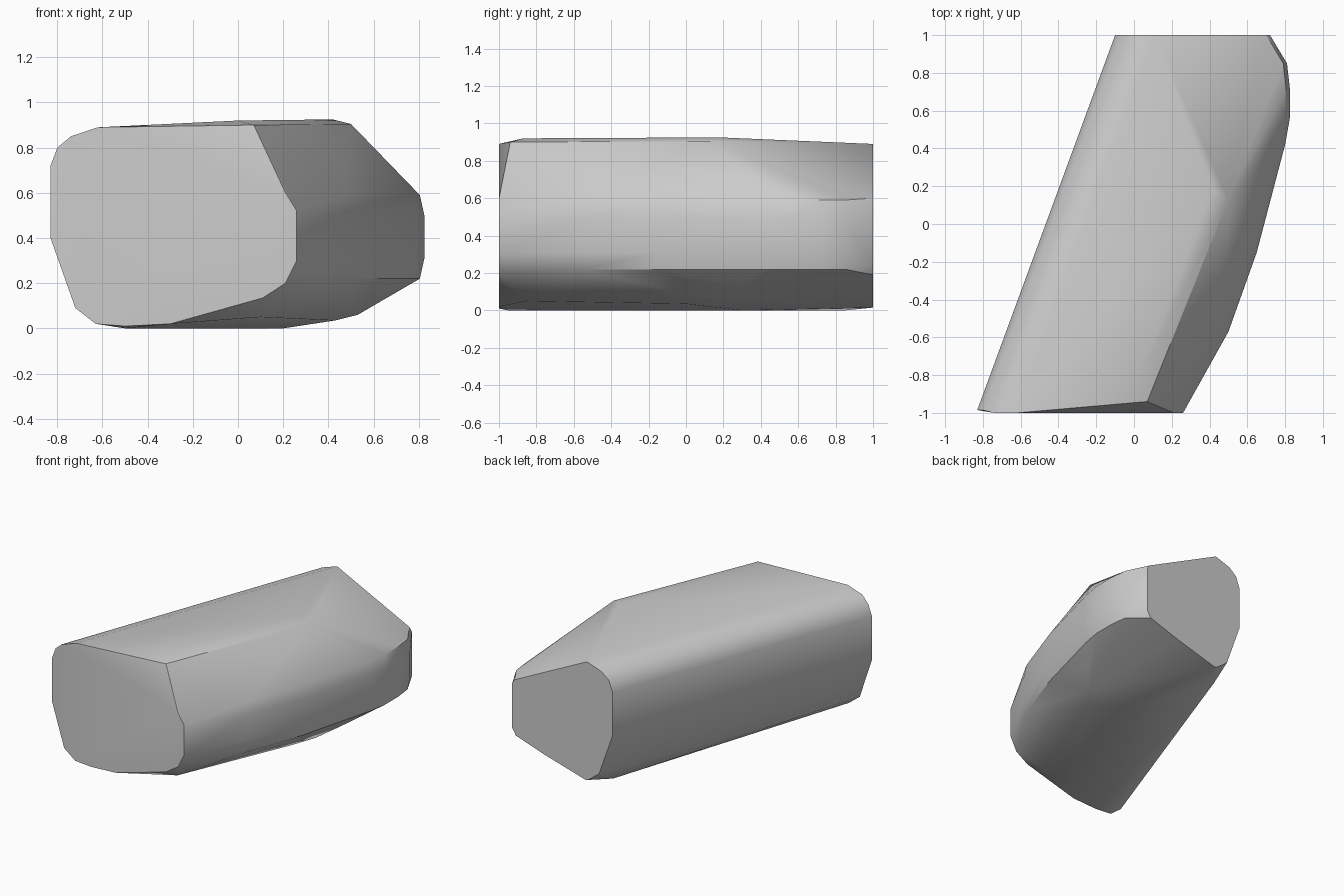
import bpy, bmesh, math

cube = bpy.data.objects.get("Cube")
if cube:
    bpy.data.objects.remove(cube, do_unlink=True)

stone = bpy.data.materials.new("stone grey")
stone.use_nodes = True
stone.diffuse_color = (0.6, 0.6, 0.6, 1)
stone.node_tree.nodes["Principled BSDF"].inputs["Base Color"].default_value = (0.6, 0.6, 0.6, 1)

points = []

# Rounded straight wall, swept diagonally from front to back
wall = [(-0.62, 0.89), (-0.74, 0.85), (-0.80, 0.80), (-0.83, 0.72),
        (-0.83, 0.40), (-0.72, 0.09), (-0.63, 0.02)]
for x, z in wall:
    points += [(x, -0.985 - 0.015 * (x > -0.8), z), (x + 0.73, 1, z)]

# Front end
points += [(x, -1, z) for x, z in [
    (-0.50, 0.01), (-0.30, 0.02), (0.11, 0.135), (0.21, 0.20),
    (0.26, 0.30), (0.26, 0.52), (0.21, 0.60)]]

# Back end, narrowing towards the curved side
points += [(x, 1, z) for x, z in [
    (0.12, 0.015), (0.45, 0.11), (0.69, 0.19), (0.72, 0.24),
    (0.72, 0.57), (0.70, 0.60)]]

# Curved side: a bowed band with an upper and a lower edge
bow = [(0.50, -0.57), (0.65, -0.15), (0.80, 0.42), (0.825, 0.56),
       (0.825, 0.72), (0.81, 0.85)]
for x, y in bow:
    points += [(x, y, 0.31), (x, y, 0.50), (x - 0.02, y, 0.22), (x - 0.02, y, 0.59)]

# Top ridge
points += [(0.07, -0.94, 0.90), (0.0, -0.87, 0.92), (0.42, 0.18, 0.925), (0.50, 0.13, 0.905)]

# Underside
points += [(-0.50, -0.95, 0), (0.0, 0.85, 0), (0.20, 0.30, 0), (0.10, -0.85, 0.05),
           (0.43, 0.0, 0.035), (0.53, 0.15, 0.06), (0.65, 0.30, 0.13)]

# Wrap the outline points in one faceted shell
bm = bmesh.new()
for p in points:
    bm.verts.new(p)
hull = bmesh.ops.convex_hull(bm, input=bm.verts)
loose = {g for g in hull["geom_interior"] + hull["geom_unused"] if isinstance(g, bmesh.types.BMVert)}
bmesh.ops.delete(bm, geom=list(loose), context='VERTS')
bmesh.ops.dissolve_limit(bm, angle_limit=math.radians(0.5), verts=bm.verts, edges=bm.edges)
bmesh.ops.recalc_face_normals(bm, faces=bm.faces)
mesh = bpy.data.meshes.new("boulder")
bm.to_mesh(mesh)
bm.free()
mesh.materials.append(stone)

boulder = bpy.data.objects.new("boulder", mesh)
bpy.context.collection.objects.link(boulder)
bpy.context.view_layer.objects.active = boulder
boulder.select_set(True)
bpy.ops.object.shade_smooth_by_angle(angle=math.radians(30))
